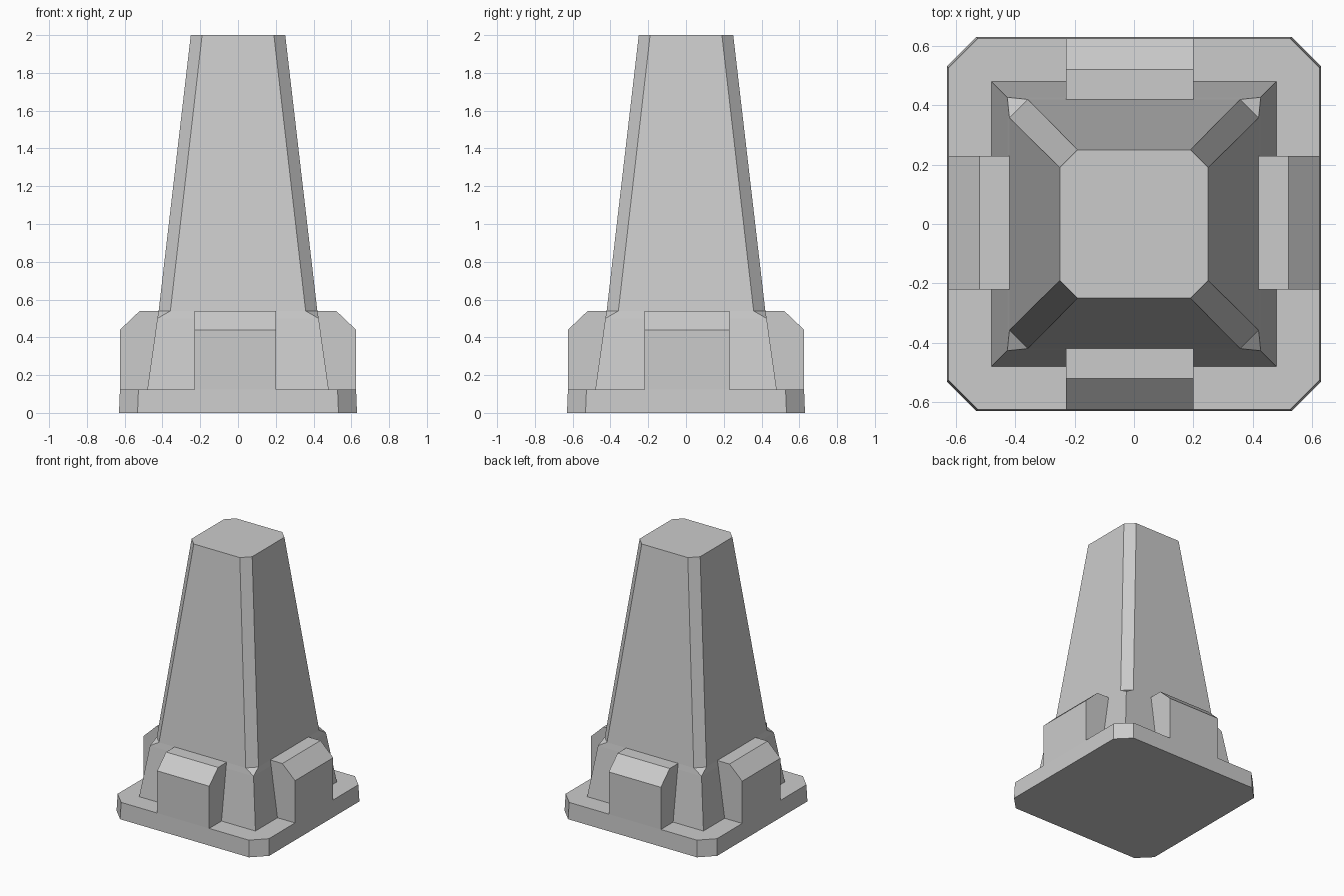
import bpy, bmesh
from math import pi
from mathutils import Matrix

if "Cube" in bpy.data.objects:
    bpy.data.objects.remove(bpy.data.objects["Cube"])


def finish(bm, name):
    bmesh.ops.remove_doubles(bm, verts=bm.verts, dist=0.0005)
    bmesh.ops.recalc_face_normals(bm, faces=bm.faces)
    mesh = bpy.data.meshes.new(name)
    bm.to_mesh(mesh)
    bm.free()
    ob = bpy.data.objects.new(name, mesh)
    bpy.context.collection.objects.link(ob)
    return ob


def loft(name, rings):
    """Stack of chamfered squares given as (z, half width, corner cut)."""
    bm = bmesh.new()
    loops = []
    for z, h, c in rings:
        k = h - c
        pts = [(h, -k), (h, k), (k, h), (-k, h), (-h, k), (-h, -k), (-k, -h), (k, -h)]
        loops.append([bm.verts.new((x, y, z)) for x, y in pts])
    for a, b in zip(loops, loops[1:]):
        for i in range(8):
            j = (i + 1) % 8
            bm.faces.new((a[i], a[j], b[j], b[i]))
    bm.faces.new(loops[0][::-1])
    bm.faces.new(loops[-1])
    return finish(bm, name)


def buttress(name, angle, lo, hi):
    """Chamfered block on the front side, spanning x lo..hi, turned about z."""
    profile = [(-0.40, 0.125), (-0.625, 0.125), (-0.625, 0.44), (-0.52, 0.54), (-0.40, 0.54)]
    bm = bmesh.new()
    face = bm.faces.new([bm.verts.new((lo, y, z)) for y, z in profile])
    ext = bmesh.ops.extrude_face_region(bm, geom=[face], use_keep_orig=True)
    moved = [v for v in ext["geom"] if isinstance(v, bmesh.types.BMVert)]
    bmesh.ops.translate(bm, verts=moved, vec=(hi - lo, 0, 0))
    bmesh.ops.transform(bm, matrix=Matrix.Rotation(angle, 4, 'Z'), verts=bm.verts)
    return finish(bm, name)


# Base plate with clipped corners
loft("base_plate", [(0, 0.63, 0.098), (0.125, 0.625, 0.098)])

# Tapered pillar: square foot, chamfered corners that stop above it
loft("pillar", [(0.125, 0.48, 0), (0.50, 0.427, 0), (0.54, 0.42, 0.062), (2.0, 0.25, 0.06)])

# Four blocks around the foot
buttress("front_block", 0, -0.23, 0.20)
buttress("right_block", pi / 2, -0.22, 0.23)
buttress("back_block", pi, -0.20, 0.23)
buttress("left_block", -pi / 2, -0.23, 0.22)
